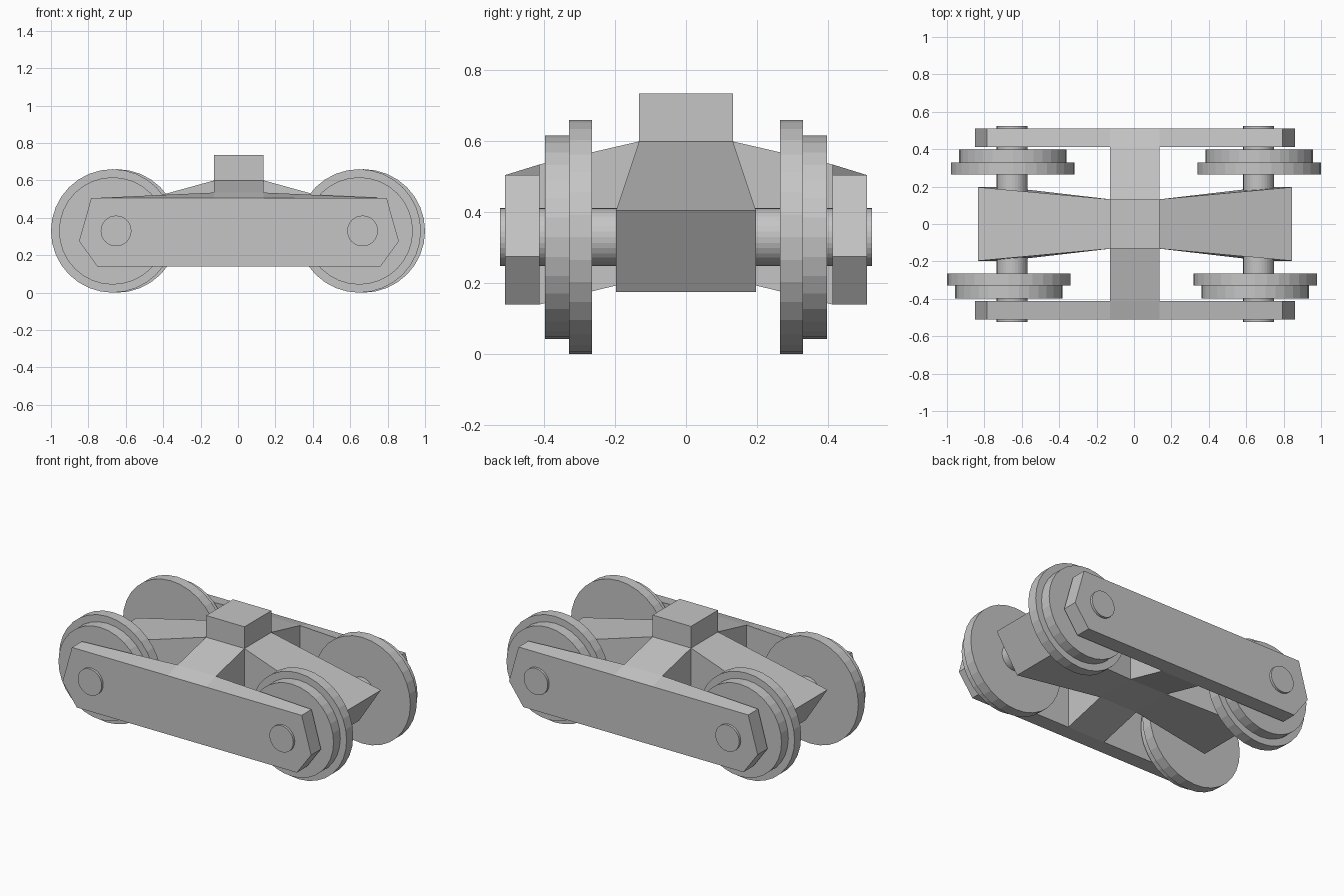
import bpy, bmesh, math

if "Cube" in bpy.data.objects:
    bpy.data.objects.remove(bpy.data.objects["Cube"], do_unlink=True)

steel = bpy.data.materials.new("plain_grey_steel")
steel.use_nodes = True
GREY = (0.56, 0.56, 0.56, 1)
steel.diffuse_color = GREY
steel.node_tree.nodes["Principled BSDF"].inputs["Base Color"].default_value = GREY

CX = 0.005          # frame is centred here along its length
AXLE_Z = 0.33


def finish(name, bm):
    bmesh.ops.recalc_face_normals(bm, faces=bm.faces)
    mesh = bpy.data.meshes.new(name)
    bm.to_mesh(mesh)
    bm.free()
    mesh.materials.append(steel)
    obj = bpy.data.objects.new(name, mesh)
    bpy.context.collection.objects.link(obj)
    return obj


def extrude_arm(bm, face, reach_low, reach_high, half_width, low, high):
    """Extrude a side face of the centre block into a tapered arm."""
    middle = face.calc_center_median()
    along = 0 if abs(middle.x) > abs(middle.y) else 1
    across = 1 - along
    sign = math.copysign(1, middle[along])
    bottom = min(v.co.z for v in face.verts)
    new = bmesh.ops.extrude_discrete_faces(bm, faces=[face])["faces"][0]
    for v in new.verts:
        is_low = v.co.z < bottom + 0.01
        v.co[along] = sign * (reach_low if is_low else reach_high)
        v.co[across] = math.copysign(half_width, v.co[across])
        v.co.z = low if is_low else high


def lathe(name, x, profile):
    """Turned part around an axis along y; profile is (radius, y)."""
    bm = bmesh.new()
    n = 32
    rings = []
    for r, y in profile:
        rings.append([bm.verts.new((x + r * math.cos(math.tau * i / n), y,
                                    AXLE_Z + r * math.sin(math.tau * i / n))) for i in range(n)])
    for a, b in zip(rings, rings[1:]):
        for i in range(n):
            j = (i + 1) % n
            bm.faces.new((a[i], a[j], b[j], b[i]))
    bm.faces.new(rings[0])
    bm.faces.new(rings[-1])
    return finish(name, bm)


# Centre block with its pivot, undercut lengthwise beams and cross arms
bm = bmesh.new()
bmesh.ops.create_cube(bm, size=1)
for v in bm.verts:
    v.co = (v.co.x * 0.264, v.co.y * 0.264, 0.6 if v.co.z > 0 else 0.21)
bm.normal_update()
beam_faces = [f for f in bm.faces if abs(f.normal.x) > 0.9]
cross_faces = [f for f in bm.faces if abs(f.normal.y) > 0.9]
top = next(f for f in bm.faces if f.normal.z > 0.9)
for face in beam_faces:
    extrude_arm(bm, face, 0.69, 0.84, 0.197, 0.175, 0.405)
for face in cross_faces:
    extrude_arm(bm, face, 0.413, 0.413, 0.132, 0.14, 0.535)
pivot = bmesh.ops.extrude_discrete_faces(bm, faces=[top])["faces"][0]
bmesh.ops.translate(bm, verts=pivot.verts, vec=(0, 0, 0.135))
finish("bogie_frame", bm).location.x = CX

# Side frames, with the inner top edge rising to the cross arms
half = [(0.132, 0.505), (0.79, 0.505), (0.855, 0.275), (0.757, 0.14)]
outline = half + [(-x, z) for x, z in reversed(half)]
for side, s in (("front", -1), ("back", 1)):
    bm = bmesh.new()
    outer = [bm.verts.new((x, s * 0.51, z)) for x, z in outline]
    inner = [bm.verts.new((x, s * 0.413, 0.535 if abs(x) < 0.2 else z)) for x, z in outline]
    bm.faces.new(outer)
    bm.faces.new(inner)
    for i in range(len(outline)):
        j = (i + 1) % len(outline)
        bm.faces.new((outer[i], outer[j], inner[j], inner[i]))
    finish(side + "_side_frame", bm).location.x = CX

# Axles and flanged wheels; the wheels sit slightly askew front to back
for end, e in (("right", -1), ("left", 1)):
    lathe(end + "_axle", e * 0.659 + 0.007, [(0.082, -0.525), (0.082, 0.525)])
    for side, s in (("front", -1), ("back", 1)):
        lathe(f"{side}_{end}_wheel", e * 0.659 + s * 0.011,
              [(0.33, s * 0.265), (0.33, s * 0.33), (0.287, s * 0.33), (0.287, s * 0.397)])
